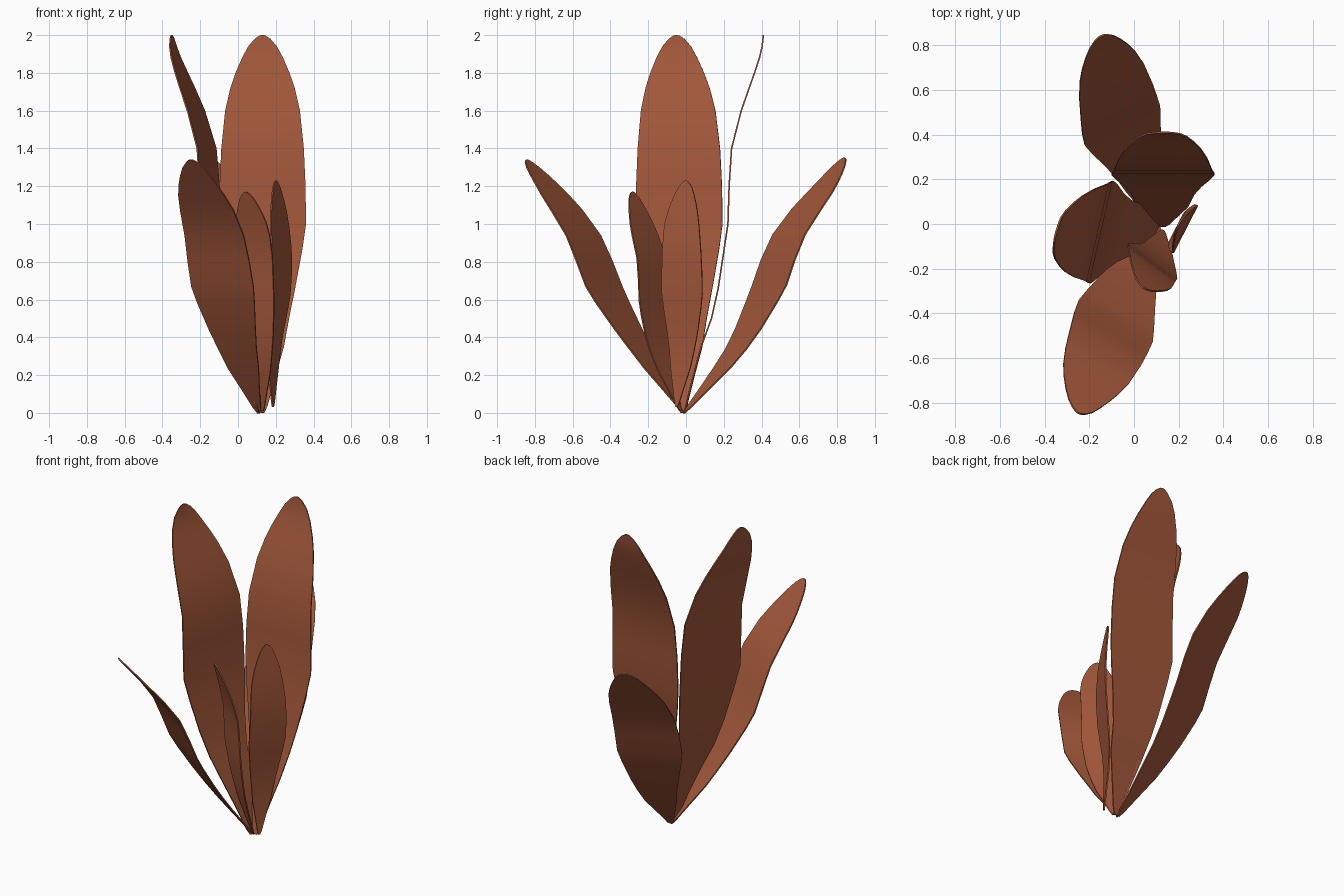
import bpy, bmesh
from mathutils import Vector

if "Cube" in bpy.data.objects:
    bpy.data.objects.remove(bpy.data.objects["Cube"])

mat = bpy.data.materials.new("terracotta_brown")
mat.diffuse_color = (0.36, 0.095, 0.042, 1)
mat.use_nodes = True
mat.node_tree.nodes["Principled BSDF"].inputs["Base Color"].default_value = mat.diffuse_color

# half-width of every leaf relative to its widest point, along its height
WIDTH = [(0, .04), (.02, .12), (.09, .28), (.175, .49), (.25, .61), (.33, .75),
         (.435, .92), (.5, 1), (.6, .99), (.7, .95), (.8, .86), (.86, .74),
         (.9, .62), (.94, .47), (.97, .33), (.99, .18), (.998, .08), (1, .02)]
ACROSS = 4


def spine_at(keys, z):
    """Smooth centre line (x, y) at height z through (x, y, z) keys."""
    k = [Vector(p) for p in keys]

    def slope(i):
        a, b = k[max(i - 1, 0)], k[min(i + 1, len(k) - 1)]
        return (b - a) / (b.z - a.z)

    for i in range(len(k) - 1):
        if z <= k[i + 1].z + 1e-6:
            break
    h = k[i + 1].z - k[i].z
    s = (z - k[i].z) / h
    p = (k[i] * (2*s**3 - 3*s**2 + 1) + slope(i) * h * (s**3 - 2*s**2 + s)
         + k[i + 1] * (3*s**2 - 2*s**3) + slope(i + 1) * h * (s**3 - s**2))
    return Vector((p.x, p.y, z))


def leaf(name, keys, side, half):
    """Thin blade: rows of points spread sideways from the centre line."""
    side = Vector((side[0], side[1], 0)).normalized()
    z0, z1 = keys[0][2], keys[-1][2]
    bm = bmesh.new()
    rows = []
    for t, w in WIDTH:
        c = spine_at(keys, z0 + (z1 - z0) * t)
        rows.append([bm.verts.new(c + side * half * w * (2*j/ACROSS - 1))
                     for j in range(ACROSS + 1)])
    for a, b in zip(rows, rows[1:]):
        for j in range(ACROSS):
            bm.faces.new((a[j], a[j + 1], b[j + 1], b[j]))
    me = bpy.data.meshes.new(name)
    bm.to_mesh(me)
    bm.free()
    me.materials.append(mat)
    ob = bpy.data.objects.new(name, me)
    bpy.context.collection.objects.link(ob)
    mod = ob.modifiers.new("thickness", 'SOLIDIFY')
    mod.thickness, mod.offset = 0.008, 0
    bpy.ops.object.select_all(action='DESELECT')
    bpy.context.view_layer.objects.active = ob
    ob.select_set(True)
    bpy.ops.object.modifier_apply(modifier=mod.name)
    bpy.ops.object.shade_smooth_by_angle()


# two tall leaves share one bending profile (outward offset, height)
BEND = [(0, 0), (.09, .35), (.16, .55), (.2, .8), (.232, 1.0), (.242, 1.3),
        (.265, 1.48), (.32, 1.65), (.405, 1.9), (.42, 2.0)]
leaf("tall_back_leaf", [(.13, -.01 + d, z) for d, z in BEND], (1, 0), .23)
leaf("tall_left_leaf", [(.11 - 1.1*d, -.02 - .07*d, z) for d, z in BEND], (.22, .97), .235)

# two spreading leaves
leaf("front_leaf", [(.11, -.01, 0), (0, -.235, .33), (-.08, -.43, .66),
     (-.115, -.515, .88), (-.14, -.58, 1.0), (-.21, -.73, 1.2), (-.25, -.845, 1.34)],
     (.86, -.5), .19)
leaf("rear_leaf", [(.11, -.01, 0), (.02, .26, .33), (-.05, .435, .66),
     (-.07, .51, .87), (-.085, .58, 1.0), (-.125, .735, 1.2), (-.15, .84, 1.35)],
     (.88, .47), .19)

# two short inner leaves
leaf("short_front_leaf", [(.13, -.03, .01), (.11, -.14, .33), (.08, -.17, .62),
     (.08, -.18, .8), (.07, -.235, 1.0), (.04, -.285, 1.17)], (.81, -.59), .135)
leaf("short_right_leaf", [(.185, -.05, .03), (.19, -.02, .35), (.222, -.02, .65),
     (.23, -.022, .82), (.22, -.022, 1.0), (.2, .0, 1.23)], (.11, .215), .12)
